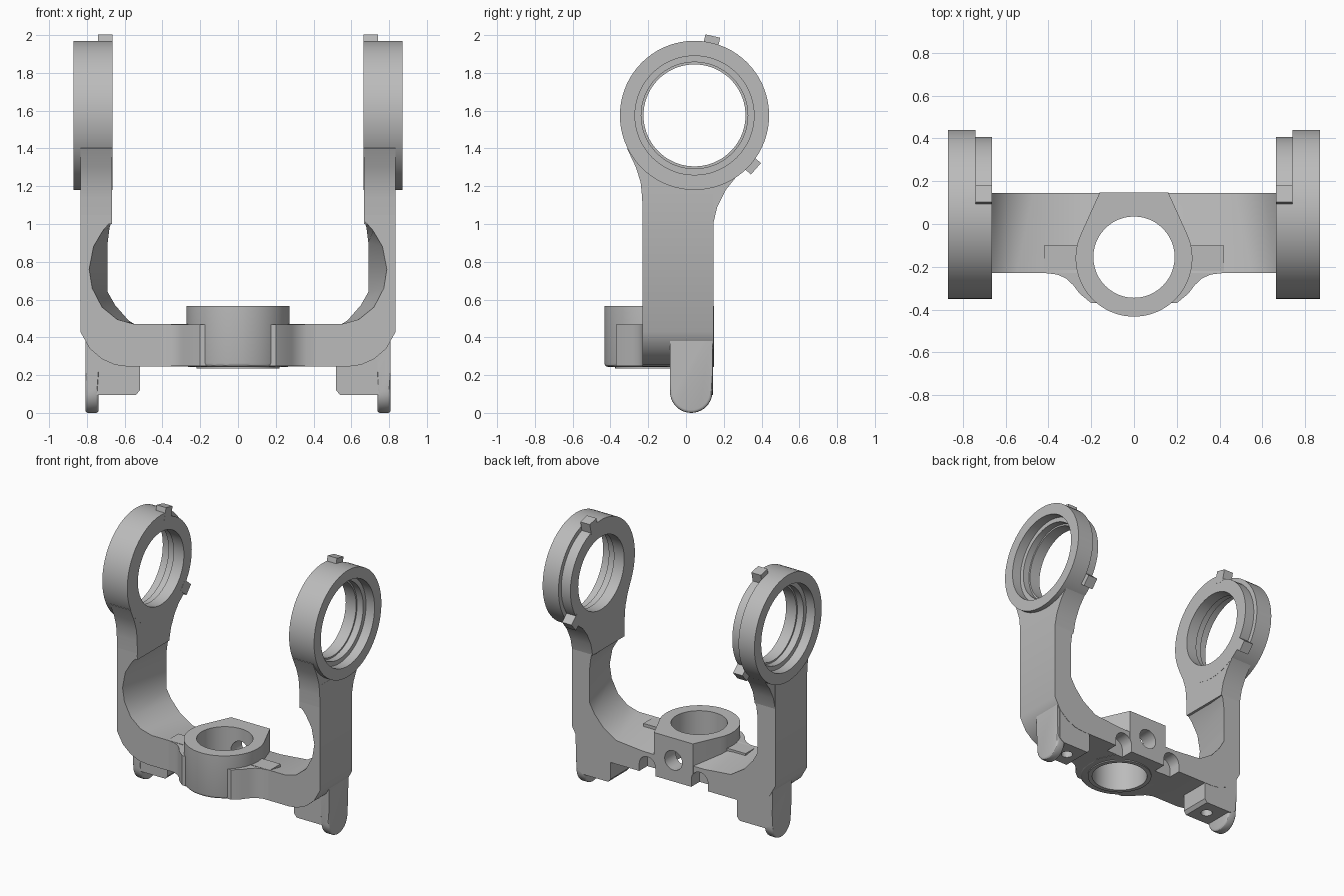
import bpy, bmesh
from math import sin, cos, radians, pi

if "Cube" in bpy.data.objects:
    bpy.data.objects.remove(bpy.data.objects["Cube"], do_unlink=True)

grey = bpy.data.materials.new("satin_grey")
grey.use_nodes = True
grey.diffuse_color = (0.5, 0.5, 0.5, 1)
for node in grey.node_tree.nodes:
    if node.type == "BSDF_PRINCIPLED":
        node.inputs["Base Color"].default_value = (0.5, 0.5, 0.5, 1)

PLACE = {
    "x": lambda p, d: (d, p[0], p[1]),
    "y": lambda p, d: (p[0], d, p[1]),
    "z": lambda p, d: (p[0], p[1], d),
}


def finish(name, bm):
    bmesh.ops.remove_doubles(bm, verts=bm.verts, dist=1e-5)
    bmesh.ops.recalc_face_normals(bm, faces=bm.faces)
    mesh = bpy.data.meshes.new(name)
    bm.to_mesh(mesh)
    bm.free()
    obj = bpy.data.objects.new(name, mesh)
    bpy.context.collection.objects.link(obj)
    mesh.materials.append(grey)
    return obj


def loft(name, axis, start, end, a, b, bevel=None, width=0.02):
    """Solid between two outlines placed at depths a and b along an axis."""
    bm = bmesh.new()
    one = [bm.verts.new(PLACE[axis](p, a)) for p in start]
    two = [bm.verts.new(PLACE[axis](p, b)) for p in end]
    bm.faces.new(one)
    bm.faces.new(two)
    n = len(one)
    for i in range(n):
        j = (i + 1) % n
        bm.faces.new((one[i], one[j], two[j], two[i]))
    if bevel:
        bmesh.ops.recalc_face_normals(bm, faces=bm.faces)
        edges = [e for e in bm.edges if bevel(e)]
        bmesh.ops.bevel(bm, geom=edges, offset=width, segments=3,
                        profile=0.5, affect="EDGES")
    return finish(name, bm)


def prism(name, axis, pts, a, b, **kw):
    return loft(name, axis, pts, pts, a, b, **kw)


def arc(cx, cy, r, start, end, steps):
    angles = [radians(start + (end - start) * i / steps) for i in range(steps + 1)]
    return [(cx + r * cos(t), cy + r * sin(t)) for t in angles]


def circle(cx, cy, r, steps=48):
    return arc(cx, cy, r, 0, 360, steps)[:-1]


def rect(x0, y0, x1, y1):
    return [(x0, y0), (x1, y0), (x1, y1), (x0, y1)]


def mirrored(half):
    """Outline from its right half, listed from one end to the other."""
    return half + [(-x, z) for x, z in reversed(half)]


def cut(obj, cutters):
    bpy.context.view_layer.objects.active = obj
    for c in cutters:
        mod = obj.modifiers.new("cut", "BOOLEAN")
        mod.operation = "DIFFERENCE"
        mod.solver = "EXACT"
        mod.object = c
        bpy.ops.object.modifier_apply(modifier=mod.name)


FRONT, BACK = -0.23, 0.145
BORE_Y = -0.155
RING_Y, RING_Z = 0.045, 1.575
parts, cutters = [], []

# U-shaped yoke: scooped deeper at the front than at the back
outer = [(0.58, 0.245), (0.65, 0.254), (0.72, 0.285), (0.785, 0.34),
         (0.835, 0.43), (0.835, 1.21), (0.667, 1.21)]
scoop_front = [(0.667, 1.02), (0.715, 0.965), (0.765, 0.88), (0.788, 0.76),
               (0.772, 0.66), (0.72, 0.56), (0.64, 0.495), (0.55, 0.47),
               (0.25, 0.47)]
scoop_back = [(0.667, 1.02), (0.68, 0.98), (0.69, 0.9), (0.69, 0.76),
              (0.69, 0.64), (0.65, 0.57), (0.58, 0.49), (0.47, 0.42),
              (0.25, 0.4)]
yoke = loft("yoke", "y", mirrored(outer + scoop_front),
            mirrored(outer + scoop_back), FRONT, BACK)

# Central hub: round nose tapering to a flat back
nose = arc(0, -0.16, 0.273, -90, 24, 24)
hub = prism("hub", "z", mirrored(nose[1:] + [(0.16, BACK + 0.003)]), 0.243, 0.565,
            bevel=lambda e: all(v.co.z < 0.3 and v.co.y < -0.1 for v in e.verts))

# Curved webs joining hub and yoke
web = prism("hub_web", "z",
            mirrored([(0.2, -0.37), (0.255, -0.325), (0.285, -0.285), (0.32, -0.253),
                      (0.36, -0.236), (0.42, -0.229), (0.42, -0.1)]), 0.247, 0.468)
collar = prism("hub_collar", "z", circle(0, BORE_Y, 0.22), 0.235, 0.26)

# Hub bore, cross hole and the arches under the back edge
bore = prism("bore_cutter", "z", circle(0, BORE_Y, 0.19), 0.1, 0.7)
cross = prism("cross_hole_cutter", "y", circle(0, 0.4, 0.072, 32), -0.12, 0.3)
arches = [prism("arch_cutter", "y",
                arc(s * 0.215, 0.3, 0.068, 0, 180, 16)
                + [(s * 0.215 - 0.068, 0.2), (s * 0.215 + 0.068, 0.2)], 0.05, 0.3)
          for s in (1, -1)]
for obj in (yoke, hub):
    cut(obj, [bore, cross] + arches)
for obj in (web, collar):
    cut(obj, [bore])
cutters += [bore, cross] + arches
parts += [yoke, hub, web, collar]


def bearing_ring(name, s, steps=72):
    """Stepped ring around the x axis, relieved between its two tabs."""
    bm = bmesh.new()
    loops = []
    for i in range(steps):
        deg = -180 + 360 * i / steps
        t = radians(deg)
        rim = 0.362 if -41 < deg < 77 else 0.395
        profile = [(0.27, 0.665), (rim, 0.665), (rim, 0.74), (0.395, 0.7401),
                   (0.395, 0.87), (0.315, 0.87), (0.315, 0.8), (0.282, 0.8),
                   (0.282, 0.75), (0.27, 0.75)]
        loops.append([bm.verts.new((s * x, RING_Y + r * cos(t), RING_Z + r * sin(t)))
                      for r, x in profile])
    n = len(loops[0])
    for i in range(steps):
        p, q = loops[i], loops[(i + 1) % steps]
        for k in range(n):
            m = (k + 1) % n
            bm.faces.new((p[k], p[m], q[m], q[k]))
    return finish(name, bm)


for side, s in (("left", 1), ("right", -1)):
    parts.append(bearing_ring(side + "_ring", s))

    # Flared neck between arm and ring
    neck = ([(-0.229, 1.0), (-0.232, 1.14), (-0.24, 1.22), (-0.265, 1.3), (-0.312, 1.4)]
            + arc(RING_Y, RING_Z, 0.345, 206, 318, 20)
            + [(0.335, 1.31), (0.27, 1.255), (0.21, 1.18), (0.165, 1.09), (0.144, 1.0)])
    parts.append(prism(side + "_neck", "x", neck, s * 0.666, s * 0.834))

    # Stop tabs on the ring rim
    for label, deg in (("upper", 77), ("lower", -41)):
        t = radians(deg)
        tab = [(RING_Y + r * cos(t) - w * sin(t), RING_Z + r * sin(t) + w * cos(t))
               for r, w in rect(0.34, -0.04, 0.431, 0.04)]
        parts.append(prism(side + "_" + label + "_tab", "x", tab, s * 0.664, s * 0.741))

    # Rounded foot plate with softened bottom rim
    foot = arc(0.0275, 0.1125, 0.1125, 180, 360, 20) + [(0.14, 0.46), (-0.085, 0.43)]
    parts.append(prism(side + "_foot", "x", foot, s * 0.738, s * 0.808, width=0.015,
                       bevel=lambda e: abs(e.verts[0].co.x - e.verts[1].co.x) < 1e-4
                       and all(v.co.z < 0.12 for v in e.verts)))

    # Mounting block with a screw hole underneath
    block = prism(side + "_mount_block", "y",
                  [(s * x, z) for x, z in ((0.52, 0.12), (0.54, 0.095), (0.75, 0.095),
                                           (0.79, 0.12), (0.79, 0.35), (0.52, 0.35))],
                  -0.083, BACK - 0.002)
    screw = prism("screw_cutter", "z", circle(s * 0.63, 0.03, 0.04, 24), 0.0, 0.22)
    cut(block, [screw])
    parts.append(block)
    cutters.append(screw)

for c in cutters:
    bpy.data.objects.remove(c, do_unlink=True)

# Smooth shading with crisp edges
bpy.ops.object.select_all(action="DESELECT")
for obj in parts:
    obj.select_set(True)
bpy.context.view_layer.objects.active = parts[0]
bpy.ops.object.shade_smooth_by_angle(angle=radians(30))
